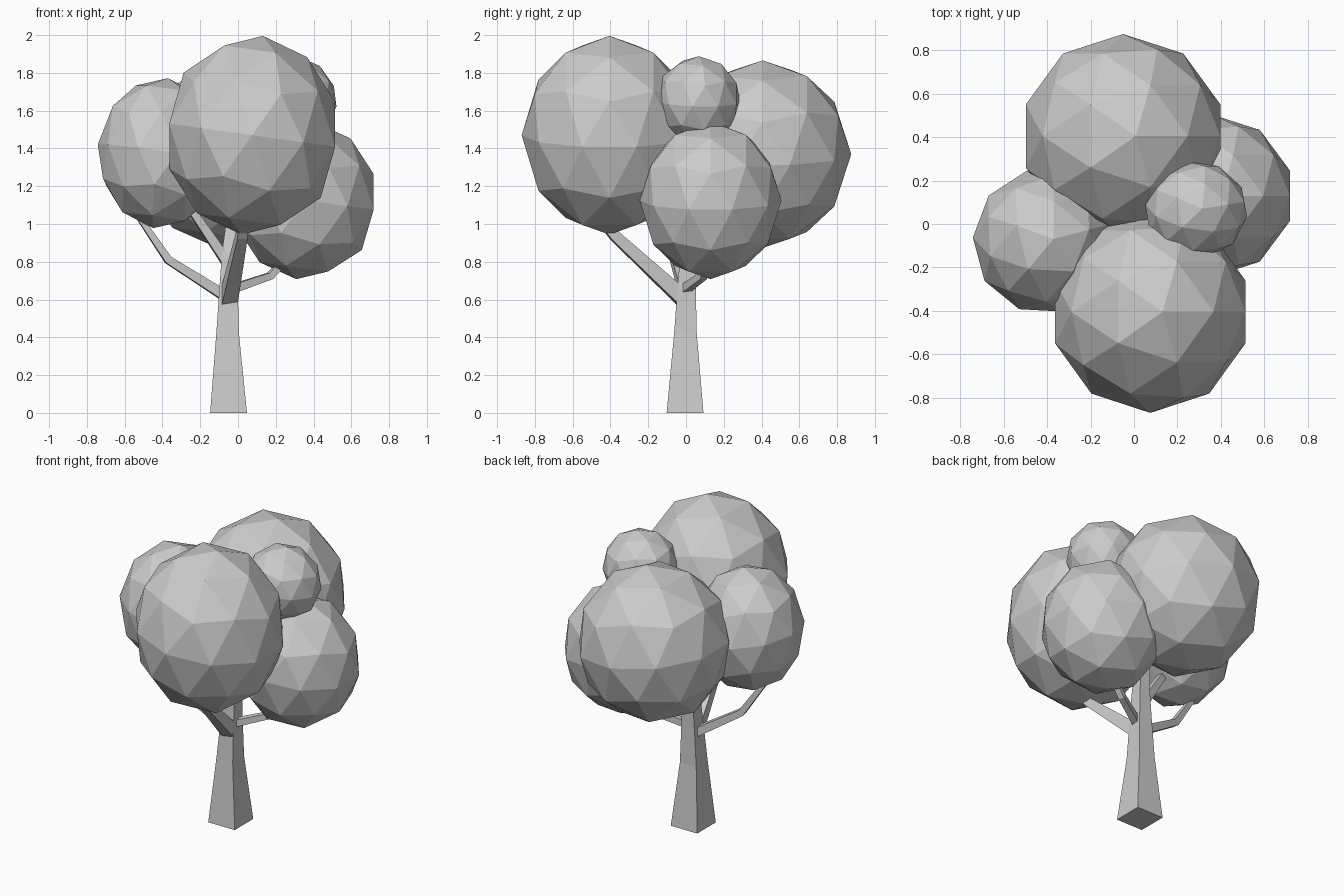
import bpy
import bmesh
from math import radians
from mathutils import Vector, Matrix

cube = bpy.data.objects.get("Cube")
if cube:
    bpy.data.objects.remove(cube, do_unlink=True)

grey = bpy.data.materials.new("plain_grey")
grey.use_nodes = True
COLOUR = (0.6, 0.6, 0.6, 1)
grey.diffuse_color = COLOUR
grey.node_tree.nodes["Principled BSDF"].inputs["Base Color"].default_value = COLOUR


def finish(name, bm):
    bmesh.ops.recalc_face_normals(bm, faces=bm.faces)
    mesh = bpy.data.meshes.new(name)
    bm.to_mesh(mesh)
    bm.free()
    mesh.materials.append(grey)
    obj = bpy.data.objects.new(name, mesh)
    bpy.context.collection.objects.link(obj)
    return obj


def foliage(name, centre, radii, turn=0, tilt=7):
    """Faceted leaf ball, stretched upwards and slightly tilted."""
    bm = bmesh.new()
    rot = Matrix.Rotation(radians(turn), 4, 'Z') @ Matrix.Rotation(radians(tilt), 4, 'Y')
    bmesh.ops.create_icosphere(bm, subdivisions=2, radius=1, matrix=rot)
    bmesh.ops.scale(bm, vec=radii, verts=bm.verts)
    bmesh.ops.translate(bm, vec=centre, verts=bm.verts)
    finish(name, bm)


def limb(name, points, widths, flat=False):
    """Square section swept along a path; flat keeps every section level."""
    bm = bmesh.new()
    pts = [Vector(p) for p in points]
    rings = []
    for i, (p, w) in enumerate(zip(pts, widths)):
        d = (pts[min(i + 1, len(pts) - 1)] - pts[max(i - 1, 0)]).normalized()
        if flat:
            side, up = Vector((1, 0, 0)), Vector((0, 1, 0))
        else:
            side = d.cross(Vector((0, 0, 1))).normalized()
            up = side.cross(d)
        corners = ((-1, -1), (1, -1), (1, 1), (-1, 1))
        rings.append([bm.verts.new(p + (side * a + up * b) * w / 2) for a, b in corners])
    for low, high in zip(rings, rings[1:]):
        for k in range(4):
            n = (k + 1) % 4
            bm.faces.new((low[k], low[n], high[n], high[k]))
    bm.faces.new(rings[0])
    bm.faces.new(rings[-1])
    finish(name, bm)


# Tapered trunk rising into the crown
limb("trunk",
     [(-0.05, -0.005, 0), (-0.055, -0.003, 0.42), (-0.05, 0.003, 0.65),
      (-0.045, 0.01, 0.85), (-0.02, 0.06, 1.1)],
     [0.195, 0.12, 0.098, 0.08, 0.06], flat=True)

# Branches, each ending inside a leaf ball
limb("front_branch", [(-0.05, -0.01, 0.60), (0.02, -0.38, 0.94), (0.03, -0.45, 1.03)],
     [0.085, 0.055, 0.05])
limb("left_low_branch", [(-0.07, 0, 0.62), (-0.37, -0.06, 0.81), (-0.52, -0.08, 1.03)],
     [0.055, 0.042, 0.03])
limb("left_high_branch", [(-0.06, 0, 0.80), (-0.25, -0.03, 1.08)], [0.055, 0.04])
limb("right_branch", [(-0.02, 0, 0.66), (0.17, 0.09, 0.725), (0.28, 0.12, 0.84)],
     [0.045, 0.038, 0.035])

# Leaf balls
foliage("front_foliage", (0.075, -0.405, 1.47), (0.465, 0.465, 0.53))
foliage("back_foliage", (-0.05, 0.405, 1.37), (0.475, 0.47, 0.5))
foliage("left_foliage", (-0.41, -0.08, 1.375), (0.335, 0.335, 0.4), turn=15)
foliage("right_foliage", (0.355, 0.13, 1.125), (0.385, 0.375, 0.42))
foliage("top_foliage", (0.285, 0.065, 1.65), (0.24, 0.225, 0.24), turn=10)
